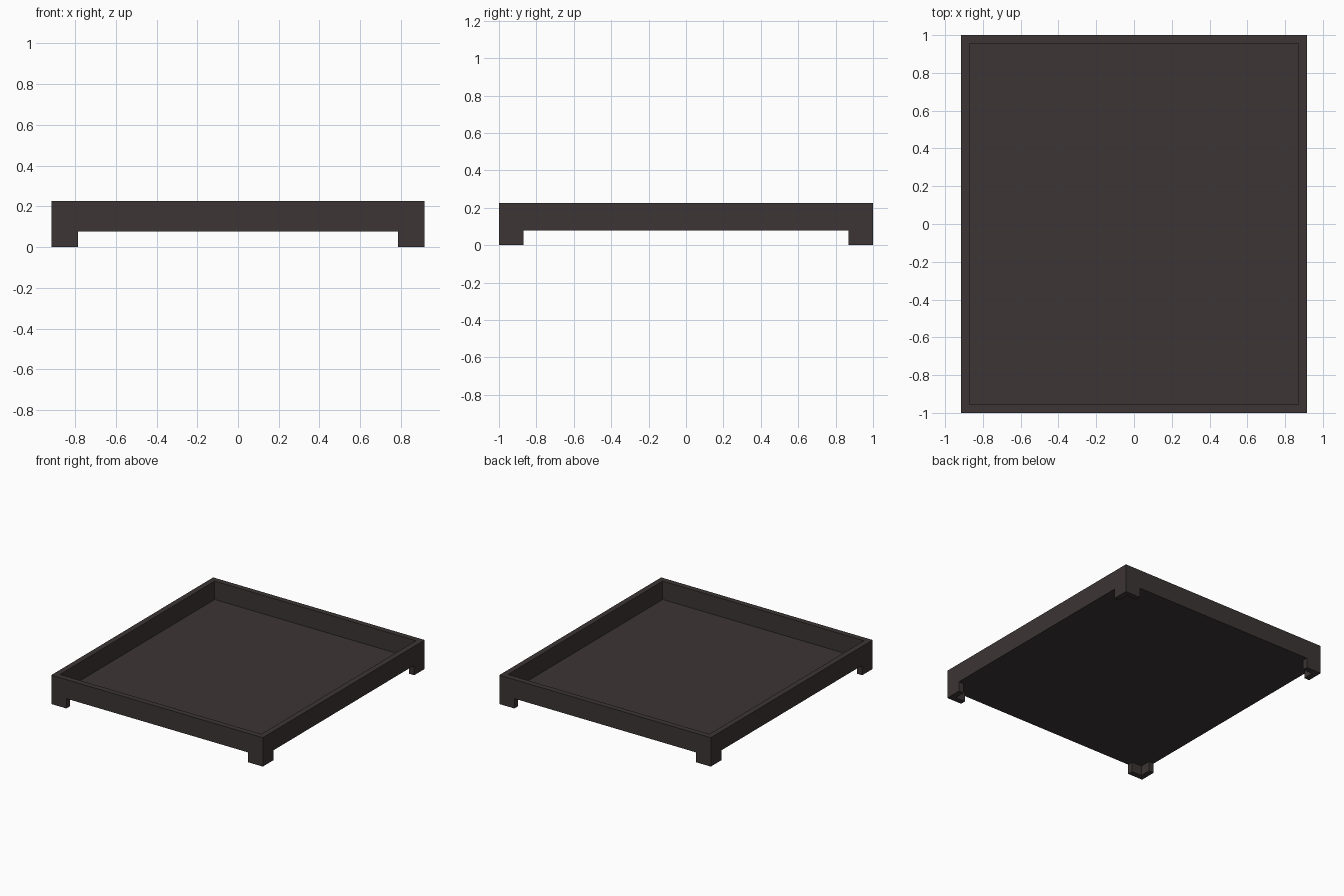
import bpy
import bmesh

if "Cube" in bpy.data.objects:
    bpy.data.objects.remove(bpy.data.objects["Cube"])

HX, HY = 0.915, 1.0        # half width and depth
T = 0.044                  # board thickness
Z0, Z1 = 0.077, 0.226      # underside and rim heights
FOOT = 0.13                # foot length along each side

wood = bpy.data.materials.new("dark brown wood")
wood.diffuse_color = (0.045, 0.035, 0.035, 1)
wood.use_nodes = True
wood.node_tree.nodes["Principled BSDF"].inputs["Base Color"].default_value = wood.diffuse_color


def prism(name, outline, z0, z1, hole=None):
    """Extrude an outline (counter-clockwise), with an optional matching hole."""
    bm = bmesh.new()
    rings = [[[bm.verts.new((x, y, z)) for x, y in loop] for z in (z0, z1)]
             for loop in ([outline, hole] if hole else [outline])]
    n = len(outline)
    for lo, hi in rings:
        for i in range(n):
            j = (i + 1) % n
            bm.faces.new((lo[i], lo[j], hi[j], hi[i]))
    for level in (0, 1):
        if hole:
            a, b = rings[0][level], rings[1][level]
            for i in range(n):
                j = (i + 1) % n
                bm.faces.new((a[i], a[j], b[j], b[i]))
        else:
            bm.faces.new(rings[0][level])
    bmesh.ops.recalc_face_normals(bm, faces=bm.faces)
    mesh = bpy.data.meshes.new(name)
    bm.to_mesh(mesh)
    bm.free()
    mesh.materials.append(wood)
    ob = bpy.data.objects.new(name, mesh)
    bpy.context.collection.objects.link(ob)
    return ob


def rect(hx, hy):
    return [(-hx, -hy), (hx, -hy), (hx, hy), (-hx, hy)]


# Raised rim around the tray
prism("rim", rect(HX, HY), Z0, Z1, rect(HX - T, HY - T))

# Thin bottom panel
prism("bottom_panel", rect(HX - T, HY - T), Z0, Z0 + 0.005)

# L-shaped corner feet
for sx, side in ((-1, "left"), (1, "right")):
    for sy, end in ((-1, "front"), (1, "back")):
        corner = [(0, 0), (FOOT, 0), (FOOT, T), (T, T), (T, FOOT), (0, FOOT)]
        prism(f"{end}_{side}_foot",
              [(sx * (HX - x), sy * (HY - y)) for x, y in corner], 0, Z0)
